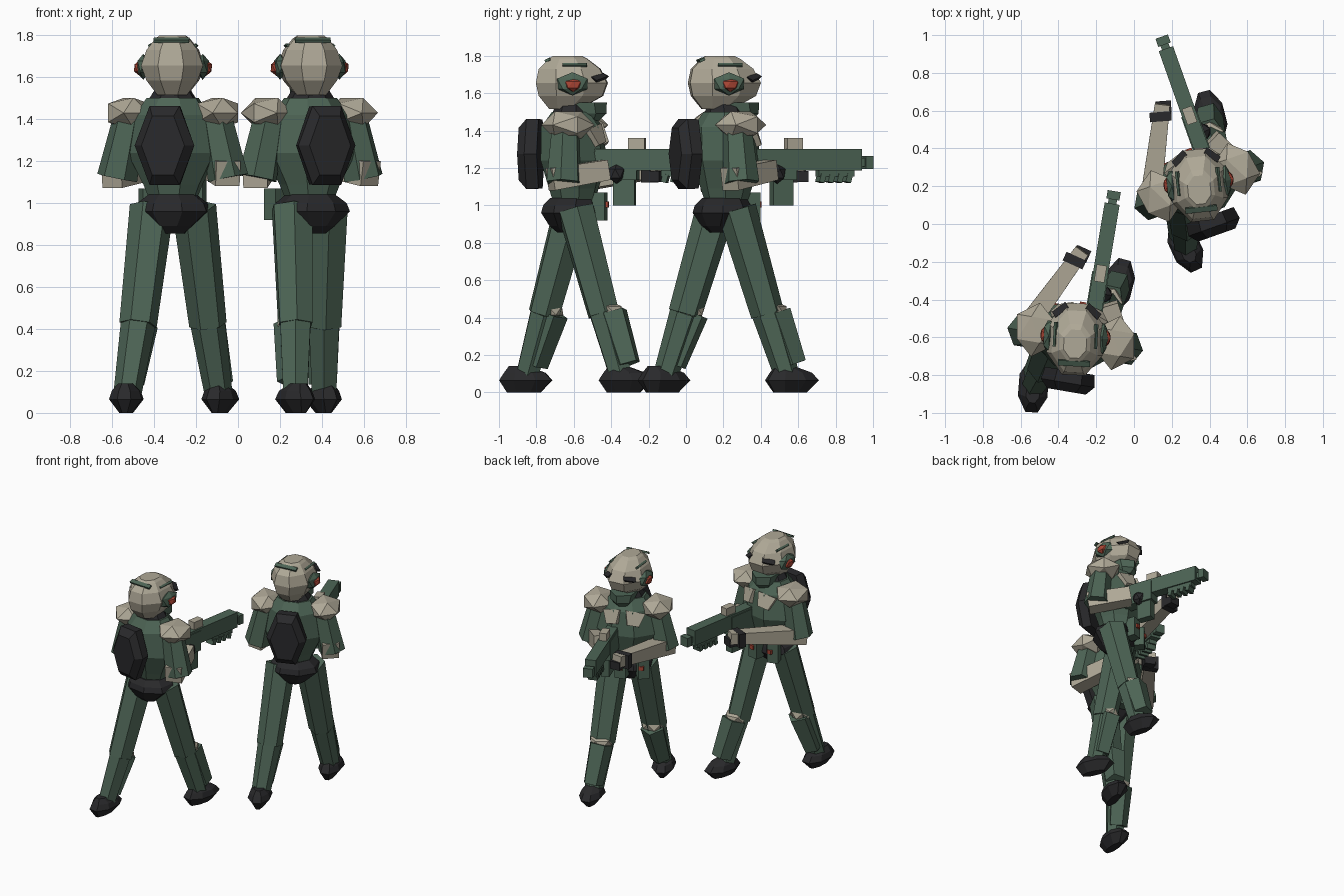
import bpy, bmesh, math
from mathutils import Matrix, Vector, Euler

cube = bpy.data.objects.get("Cube")
if cube:
    bpy.data.objects.remove(cube, do_unlink=True)


def material(name, rgb):
    m = bpy.data.materials.new(name)
    m.use_nodes = True
    m.diffuse_color = (*rgb, 1)
    m.node_tree.nodes["Principled BSDF"].inputs["Base Color"].default_value = (*rgb, 1)
    return m


GREEN = material("uniform_green", (0.075, 0.13, 0.092))
BEIGE = material("armour_beige", (0.43, 0.395, 0.31))
BLACK = material("rubber_black", (0.022, 0.022, 0.024))
RED = material("lens_red", (0.40, 0.06, 0.035))

parts = []  # (name, mesh, belongs to head)


def finish(name, bm, mat, head=False):
    bmesh.ops.recalc_face_normals(bm, faces=bm.faces)
    mesh = bpy.data.meshes.new(name)
    bm.to_mesh(mesh)
    bm.free()
    mesh.materials.append(mat)
    parts.append((name, mesh, head))


def stack(name, mat, rings, sides=8, at=(0, 0, 0), rot=None, head=False, phase=0.5):
    """Skin of stacked elliptical rings (height, x radius, y radius, y shift)."""
    bm = bmesh.new()
    grow = 1 / math.cos(math.pi / sides)
    loops = []
    for z, rx, ry, cy in rings:
        loop = []
        for i in range(sides):
            a = (i + phase) * math.tau / sides
            loop.append(bm.verts.new((rx * grow * math.cos(a), cy + ry * grow * math.sin(a), z)))
        loops.append(loop)
    for lo, hi in zip(loops, loops[1:]):
        for i in range(sides):
            j = (i + 1) % sides
            bm.faces.new((lo[i], lo[j], hi[j], hi[i]))
    bm.faces.new(loops[0])
    bm.faces.new(loops[-1])
    m = Matrix.Translation(at)
    if rot:
        m = m @ rot
    bm.transform(m)
    finish(name, bm, mat, head)


def limb(name, mat, p, q, r1, r2, sides=6):
    """Tapered prism from p to q."""
    p, q = Vector(p), Vector(q)
    d = q - p
    stack(name, mat, [(0, r1, r1, 0), (d.length, r2, r2, 0)], sides, p,
          d.to_track_quat("Z", "Y").to_matrix().to_4x4())


def box(name, mat, at, size, rot=(0, 0, 0), head=False, taper=1.0):
    bm = bmesh.new()
    bmesh.ops.create_cube(bm, size=1)
    for v in bm.verts:
        if v.co.z < 0:
            v.co.x *= taper
            v.co.y *= taper
    turn = Euler([math.radians(a) for a in rot]).to_matrix().to_4x4()
    bm.transform(Matrix.Translation(at) @ turn @ Matrix.Diagonal((*size, 1)))
    finish(name, bm, mat, head)


def gem(name, mat, at, radii, head=False, tip=0):
    bm = bmesh.new()
    bmesh.ops.create_icosphere(bm, subdivisions=1, radius=1)
    bm.transform(Matrix.Translation(at) @ Matrix.Diagonal((*radii, 1))
                 @ Matrix.Rotation(math.radians(tip), 4, "X"))
    finish(name, bm, mat, head)


# Trunk
stack("torso", GREEN, [(1.0, .10, .10, 0), (1.09, .135, .125, 0), (1.24, .21, .165, 0),
                       (1.42, .17, .155, -.01), (1.50, .12, .10, -.01)])
stack("pelvis", BLACK, [(0.855, .06, .055, -.03), (0.89, .10, .095, -.03), (0.96, .175, .145, -.02),
                        (1.0, .16, .135, -.02), (1.04, .11, .11, -.01)])
stack("backpack", BLACK, [(0, .115, .185, 0), (.065, .125, .188, 0), (.11, .09, .14, 0)],
      sides=6, at=(0, -.18, 1.275), rot=Matrix.Rotation(math.radians(90), 4, "X"), phase=0)
stack("neck", BLACK, [(1.44, .12, .11, -.01), (1.485, .115, .10, -.01), (1.55, .075, .08, -.01)])
for x, y in ((0.01, .14), (-.135, .11)):
    box("belt_pouch", GREEN, (x, y, 0.995), (.08, .075, .15), (0, 0, -x * 200))
    box("pouch_light", RED, (x, y + .04, 1.005), (.035, .022, .03))

# Head and helmet
stack("helmet", BEIGE, [(1.515, .07, .08, -.05), (1.585, .122, .17, -.015), (1.655, .148, .19, -.01),
                        (1.73, .122, .163, -.022), (1.785, .08, .10, -.03), (1.80, .06, .075, -.035)],
      head=True)
stack("jaw_mask", GREEN, [(1.455, .05, .05, .08), (1.49, .075, .09, .07), (1.55, .085, .11, .05)],
      sides=6, head=True)
box("helmet_back_strip", GREEN, (0, -.137, 1.777), (.17, .03, .014), (25, 0, 0), head=True)
for s in (-1, 1):
    box("helmet_side_strip", GREEN, (s * .107, .01, 1.75), (.015, .13, .016), (0, s * 40, 0), head=True)
    box("eye_slit", BLACK, (s * .083, .14, 1.68), (.09, .04, .02), (-28, s * 14, -s * 40),
        head=True, taper=.7)
    gem("ear_cover", GREEN, (s * .142, .0, 1.65), (.034, .095, .062), head=True)
    gem("ear_lens", RED, (s * .16, .005, 1.645), (.03, .048, .038), head=True)

# Mirrored shoulders, chest plates and upper arms
for s in (-1, 1):
    gem("shoulder_pad", BEIGE, (s * .215, .005, 1.43), (.122, .145, .085), tip=90)
    box("chest_plate", BEIGE, (s * .078, .135, 1.37), (.14, .05, .10), (25, s * 12, -s * 18), taper=.6)
    limb("upper_arm", GREEN, (s * .21, -.01, 1.40), (s * .268, -.01, 1.12), .068, .085)

# Forearms and hands
limb("left_forearm", BEIGE, (-.29, -.04, 1.13), (-.04, .46, 1.19), .058, .04, 4)
box("left_hand", BLACK, (-.072, .40, 1.175), (.115, .05, .105), (0, 0, -15))
box("left_fingers", BLACK, (-.04, .44, 1.155), (.08, .07, .06), (0, 0, -15))
limb("right_forearm", BEIGE, (.28, -.08, 1.14), (.14, .20, 1.19), .06, .054, 4)
gem("right_hand", BLACK, (.11, .25, 1.17), (.05, .05, .055))

# Striding legs, the right one forward
for s, side in ((-1, "left"), (1, "right")):
    hip, knee, ankle = (s * .098, s * .025, .98), (s * .138, s * .185, .42), (s * .172, s * .28, .10)
    limb(side + "_thigh", GREEN, hip, knee, .092, .078)
    limb(side + "_shin", GREEN, knee, ankle, .072, .058)
    limb(side + "_shin_guard", GREEN, (knee[0], knee[1] + .045, .425), (ankle[0], ankle[1] + .04, .15),
         .072, .06, 5)
    gem(side + "_knee_pad", BEIGE, (knee[0], knee[1] + .035, .437), (.088, .078, .052))
    stack(side + "_boot", BLACK, [(0, .03, .09, 0), (.065, .078, .14, .01), (.105, .066, .11, .005),
                                  (.14, .035, .05, -.03)], at=(s * .176, s * .30, 0),
          rot=Matrix.Rotation(math.radians(-s * 5), 4, "Z"))

# Rifle along +y
gx = .075
box("rifle_body", GREEN, (gx, .43, 1.245), (.08, .60, .115))
box("rifle_receiver", GREEN, (gx, .24, 1.21), (.09, .24, .15))
box("rifle_barrel", GREEN, (gx, .745, 1.23), (.045, .05, .045))
box("rifle_muzzle", GREEN, (gx, .775, 1.23), (.07, .045, .07))
box("rifle_magazine", GREEN, (gx, .288, 1.08), (.06, .115, .16))
box("rifle_scope", BEIGE, (gx, .355, 1.33), (.055, .09, .06))
box("rifle_foregrip", GREEN, (gx, .59, 1.175), (.06, .20, .04))
for i in range(4):
    box("foregrip_rib", GREEN, (gx, .51 + i * .05, 1.145), (.07, .03, .045), (-15, 0, 0))

# Place both soldiers: position, body turn, head turn
for label, spot, body, head_turn in (("rear", (-.31, -.60, 0), -9.5, -3),
                                     ("front", (.342, .215, 0), 19.5, 6)):
    for name, mesh, head in parts:
        ob = bpy.data.objects.new(label + "_soldier_" + name, mesh)
        turn = Matrix.Rotation(math.radians(head_turn if head else body), 4, "Z")
        ob.matrix_world = Matrix.Translation(spot) @ turn
        bpy.context.collection.objects.link(ob)
